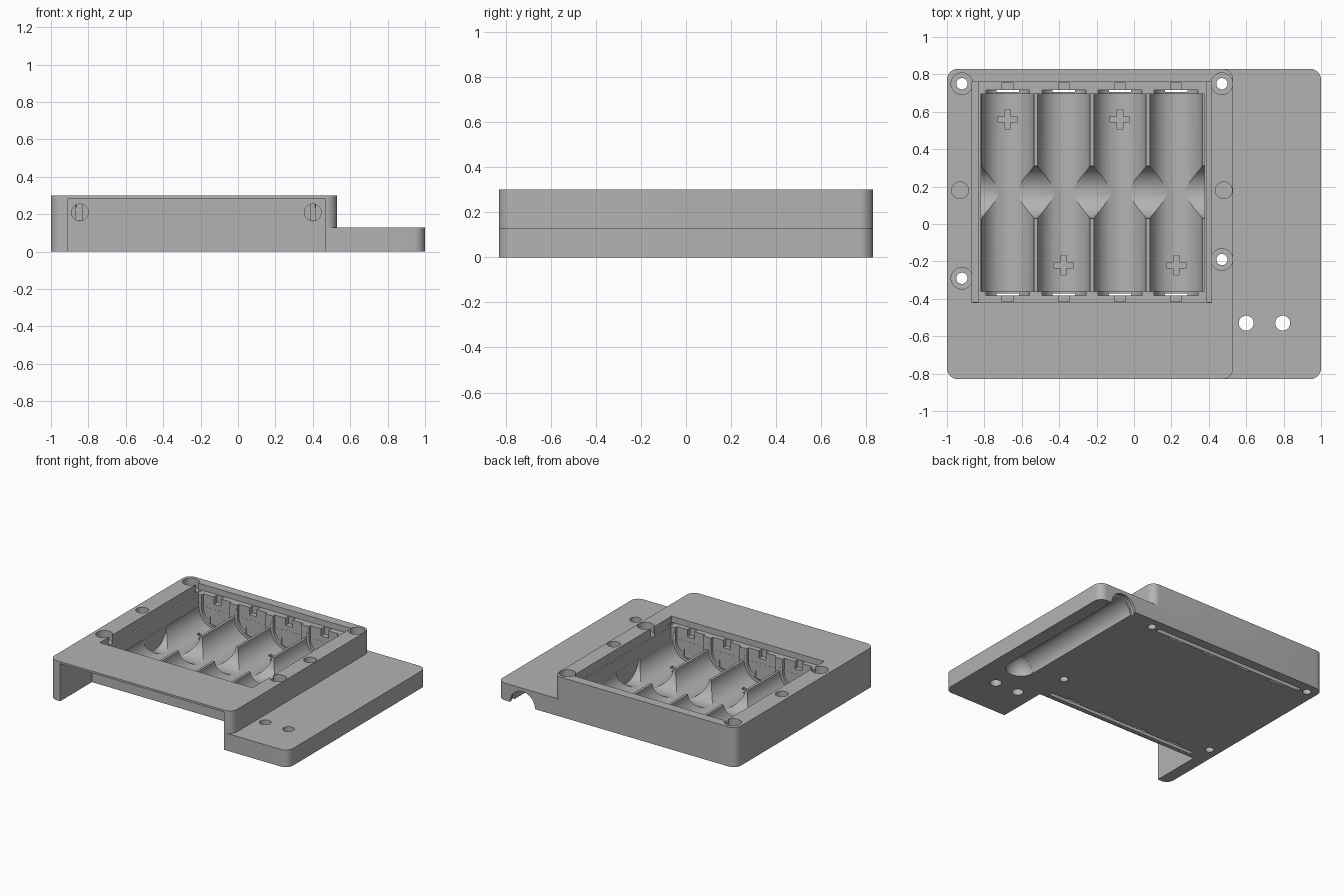
import bpy, bmesh, math
from mathutils import Matrix, Vector

if "Cube" in bpy.data.objects:
    bpy.data.objects.remove(bpy.data.objects["Cube"])

grey = bpy.data.materials.new("plain grey")
grey.use_nodes = True
colour = (0.45, 0.45, 0.45, 1)
grey.diffuse_color = colour
grey.node_tree.nodes["Principled BSDF"].inputs["Base Color"].default_value = colour


def make(name, bm):
    bmesh.ops.recalc_face_normals(bm, faces=bm.faces)
    mesh = bpy.data.meshes.new(name)
    bm.to_mesh(mesh)
    bm.free()
    ob = bpy.data.objects.new(name, mesh)
    bpy.context.collection.objects.link(ob)
    return ob


def block(name, x, y, z, radius=0):
    """Box from (low, high) ranges, with optional rounded upright edges."""
    bm = bmesh.new()
    size = Matrix.Diagonal((x[1] - x[0], y[1] - y[0], z[1] - z[0], 1))
    mid = Vector((sum(x) / 2, sum(y) / 2, sum(z) / 2))
    bmesh.ops.create_cube(bm, size=1, matrix=Matrix.Translation(mid) @ size)
    if radius:
        upright = [e for e in bm.edges
                   if abs(e.verts[0].co.z - e.verts[1].co.z) > 0.01]
        bmesh.ops.bevel(bm, geom=upright, offset=radius, segments=8,
                        affect='EDGES', profile=0.5)
    return make(name, bm)


def rod(name, start, end, radius, sides=32):
    """Cylinder between two points."""
    a, b = Vector(start), Vector(end)
    turn = (b - a).to_track_quat('Z', 'Y').to_matrix().to_4x4()
    bm = bmesh.new()
    bmesh.ops.create_cone(bm, cap_ends=True, segments=sides, radius1=radius,
                          radius2=radius, depth=(b - a).length,
                          matrix=Matrix.Translation((a + b) / 2) @ turn)
    return make(name, bm)


def combine(target, tool, operation='DIFFERENCE'):
    mod = target.modifiers.new("combine", 'BOOLEAN')
    mod.object, mod.operation, mod.solver = tool, operation, 'EXACT'
    bpy.context.view_layer.objects.active = target
    bpy.ops.object.modifier_apply(modifier=mod.name)
    bpy.data.objects.remove(tool)


# Stepped body: low slab plus tall block
body = block("battery_holder", (-1, 1), (-0.83, 0.83), (0, 0.13), 0.06)
combine(body, block("tall", (-1, 0.53), (-0.83, 0.83), (0, 0.3), 0.06), 'UNION')


def cut_box(*ranges):
    combine(body, block("cutter", *ranges))


def cut_rod(*args):
    combine(body, rod("cutter", *args))


# Front bay, open to the front and below
cut_box((-0.91, 0.465), (-0.9, -0.45), (-0.1, 0.285))

# Lid recess, main opening and side wire grooves
cut_box((-0.865, 0.415), (-0.42, 0.76), (0.255, 0.4))
cut_box((-0.818, 0.378), (-0.36, 0.695), (0.16, 0.4))
for x in ((-0.865, -0.832), (0.39, 0.415)):
    cut_box(x, (-0.418, 0.758), (0.168, 0.4))

# Cells with contact pockets, terminal notches and polarity marks
axis = 0.161
for i in range(4):
    x = -0.675 + 0.3 * i
    cut_rod((x, -0.361, axis), (x, 0.696, axis), 0.14, 64)
    cut_rod((x, -0.381, axis), (x, 0.716, axis), 0.118, 48)
    cut_box((x - 0.1175, x + 0.1175), (-0.382, 0.717), (axis, 0.4))
    for y in (-0.3785, 0.7135):
        cut_box((x - 0.06, x + 0.06), (y - 0.008, y + 0.008), (-0.1, 0.1))
    for y in ((-0.415, -0.37), (0.71, 0.755)):
        cut_box((x - 0.03, x + 0.03), y, (0.2, 0.4))
    y = 0.56 if i % 2 == 0 else -0.22
    cut_box((x - 0.052, x + 0.052), (y - 0.015, y + 0.015), (0.013, 0.1))
    cut_box((x - 0.0151, x + 0.0151), (y - 0.0521, y + 0.0521), (0.0131, 0.1))

# Finger scoop across the ridges
cut_rod((-0.817, 0.17, 0.172), (0.377, 0.17, 0.172), 0.141, 64)

# Contact channels underneath
for y in ((-0.418, -0.389), (0.724, 0.757)):
    cut_box((-0.86, 0.41), y, (-0.1, 0.06))

# Wire holes through the bay wall
for x in (-0.845, 0.4):
    cut_rod((x, -0.5, 0.21), (x, -0.39, 0.21), 0.045)

# Counterbored screw holes
for x, y in ((-0.92, 0.75), (0.47, 0.75), (-0.92, -0.29), (0.47, -0.19)):
    cut_rod((x, y, -0.1), (x, y, 0.4), 0.03)
    cut_rod((x, y, 0.235), (x, y, 0.4), 0.058)

# Blind locating holes and slab holes
for x in (-0.93, 0.48):
    cut_rod((x, 0.18, 0.25), (x, 0.18, 0.4), 0.045)
for x in (0.6, 0.795):
    cut_rod((x, -0.53, -0.1), (x, -0.53, 0.2), 0.04)

# Cable trough under the slab with a rounded end and wider mouth
cut_rod((0.79, -0.27, 0), (0.79, 0.9, 0), 0.105, 48)
bm = bmesh.new()
bmesh.ops.create_uvsphere(bm, u_segments=32, v_segments=17, radius=0.1045,
                          matrix=Matrix.Translation((0.79, -0.268, 0)))
combine(body, make("cutter", bm))
cut_rod((0.79, 0.775, 0), (0.79, 0.81, 0), 0.118, 48)

# Finish
body.data.materials.clear()
body.data.materials.append(grey)
for p in body.data.polygons:
    p.material_index = 0
bpy.ops.object.select_all(action='DESELECT')
body.select_set(True)
bpy.context.view_layer.objects.active = body
bpy.ops.object.shade_smooth_by_angle(angle=math.radians(25))
